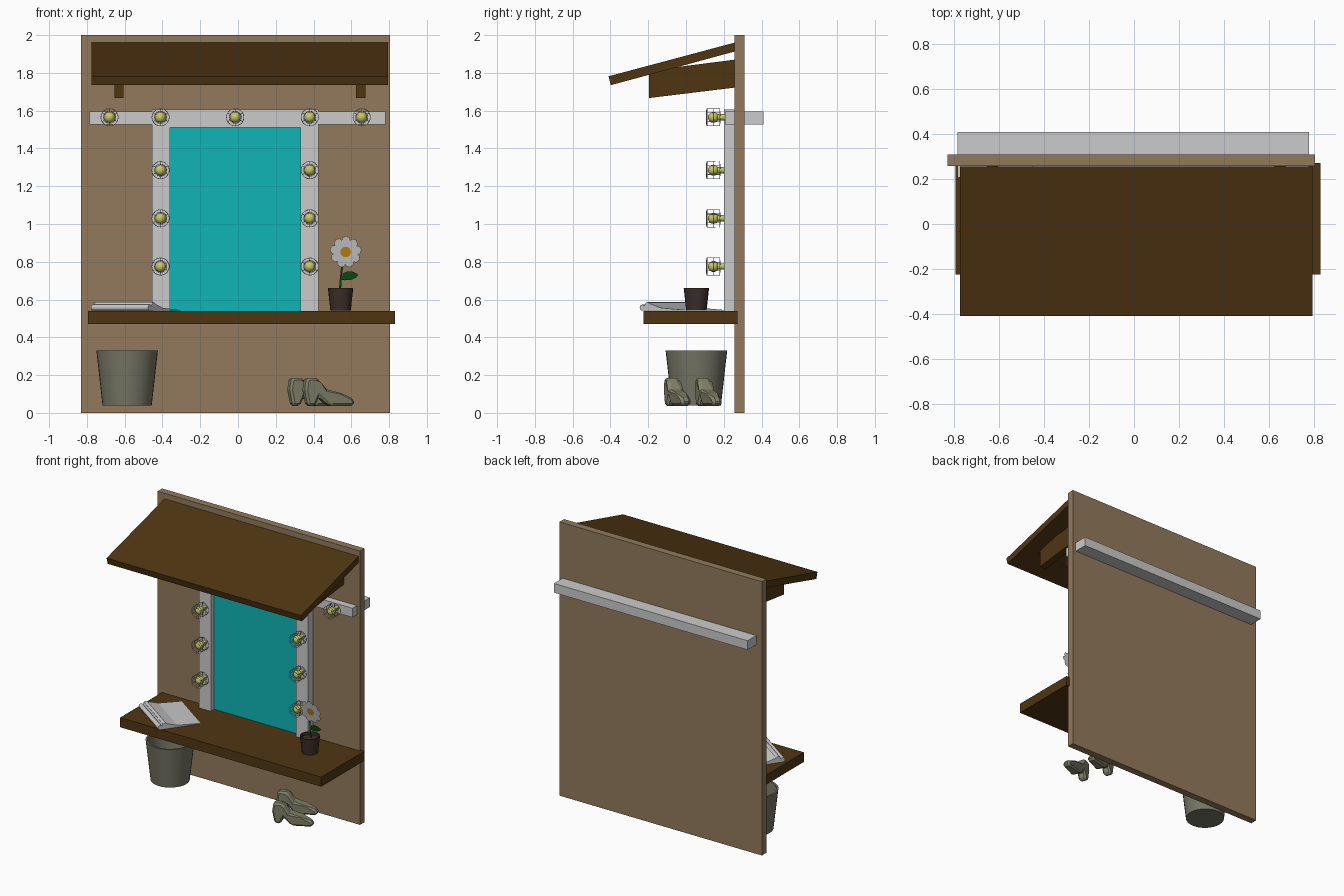
import bpy, bmesh
from math import sin, cos, pi, radians
from mathutils import Vector, Matrix

if "Cube" in bpy.data.objects:
    bpy.data.objects.remove(bpy.data.objects["Cube"])


def material(name, rgb):
    m = bpy.data.materials.new(name)
    m.diffuse_color = (*rgb, 1)
    m.use_nodes = True
    m.node_tree.nodes["Principled BSDF"].inputs["Base Color"].default_value = m.diffuse_color
    return m


PANEL = material("panel_wood", (.29, .195, .107))
DARK = material("dark_wood", (.08, .036, .006))
GLASS = material("mirror_cyan", (.005, .46, .46))
BULB = material("bulb_yellow", (.57, .57, .13))
BUCKET = material("bucket_grey", (.18, .18, .13))
SHOE = material("shoe_olive", (.23, .23, .15))
POT = material("pot_brown", (.045, .028, .022))
GREEN = material("leaf_green", (.005, .08, .01))
ORANGE = material("flower_orange", (.58, .24, .005))


def add(name, mesh, mat=None):
    ob = bpy.data.objects.new(name, mesh)
    bpy.context.collection.objects.link(ob)
    if mat and not mesh.materials:
        mesh.materials.append(mat)
    return ob


def from_bm(name, bm, mat=None):
    mesh = bpy.data.meshes.new(name)
    bm.to_mesh(mesh)
    bm.free()
    return add(name, mesh, mat)


def box(name, x, y, z, mat=None):
    bm = bmesh.new()
    bmesh.ops.create_cube(bm, size=1)
    for v in bm.verts:
        v.co = [(a + b) / 2 + c * (b - a) for (a, b), c in zip((x, y, z), v.co)]
    return from_bm(name, bm, mat)


def prism(name, points, offset, mat=None):
    """Flat outline pushed along an offset vector."""
    bm = bmesh.new()
    f = bm.faces.new([bm.verts.new(p) for p in points])
    ext = bmesh.ops.extrude_face_region(bm, geom=[f], use_keep_orig=True)
    new = [g for g in ext["geom"] if isinstance(g, bmesh.types.BMVert)]
    bmesh.ops.translate(bm, verts=new, vec=offset)
    bmesh.ops.recalc_face_normals(bm, faces=bm.faces)
    return from_bm(name, bm, mat)


def lathe(name, profile, loc, mat, n=32):
    """Spin an (r, z) profile about the vertical axis."""
    bm = bmesh.new()
    vs = [bm.verts.new((r, 0, z)) for r, z in profile]
    es = [bm.edges.new(p) for p in zip(vs, vs[1:])]
    bmesh.ops.spin(bm, geom=vs + es, cent=(0, 0, 0), axis=(0, 0, 1),
                   angle=2 * pi, steps=n)
    bmesh.ops.remove_doubles(bm, verts=bm.verts, dist=1e-4)
    bmesh.ops.recalc_face_normals(bm, faces=bm.faces)
    ob = from_bm(name, bm, mat)
    ob.location = loc
    smooth(ob)
    return ob


def smooth(ob):
    bpy.ops.object.select_all(action='DESELECT')
    ob.select_set(True)
    bpy.context.view_layer.objects.active = ob
    bpy.ops.object.shade_smooth_by_angle(angle=radians(35))


# Back panel, shelf, mirror
box("back_panel", (-.83, .805), (.258, .31), (0, 2), PANEL)
box("shelf", (-.795, .83), (-.225, .272), (.47, .54), DARK)
box("mirror", (-.36, .33), (.24, .26), (.54, 1.51), GLASS)

# Sloping canopy and its two brackets
prism("canopy", [(-.775, -.41, 1.782), (-.775, .257, 1.96), (-.775, .257, 1.913),
                 (-.775, -.398, 1.735)], (1.57, 0, 0), DARK)
for x in (-.655, .625):
    prism("canopy_bracket", [(x, -.195, 1.667), (x, -.195, 1.812), (x, .258, 1.87),
                             (x, .258, 1.722)], (.05, 0, 0), DARK)

# Mirror surround and the lamp rail that passes through the panel
for x in (-.455, .33):
    box("mirror_frame_side", (x, x + .095), (.2, .258), (.54, 1.51))
box("mirror_frame_top", (-.455, .425), (.2, .258), (1.51, 1.605))
box("lamp_rail", (-.785, .78), (.207, .41), (1.528, 1.595))

# Wire cage, bulb and socket, shared by all lamps
cu = bpy.data.curves.new("cage_wire", 'CURVE')
cu.dimensions = '3D'
cu.bevel_depth, cu.bevel_resolution = .0016, 0


def wire(pts, cyclic=False):
    s = cu.splines.new('POLY')
    s.points.add(len(pts) - 1)
    for p, c in zip(s.points, pts):
        p.co = (*c, 1)
    s.use_cyclic_u = cyclic


def ring_point(r, y, a):
    return (r * cos(a), y, r * sin(a))


for r, y in ((.032, -.038), (.046, -.034), (.046, 0), (.046, .034)):
    wire([ring_point(r, y, i * pi / 10) for i in range(20)], True)
for i in range(6):
    a = i * pi / 3 + pi / 6
    wire([ring_point(.032, -.038, a), ring_point(.046, -.034, a),
          ring_point(.046, .034, a), ring_point(.016, .036, a)])
tmp = add("cage_helper", cu)
bpy.context.view_layer.update()
cage_mesh = bpy.data.meshes.new_from_object(
    tmp.evaluated_get(bpy.context.evaluated_depsgraph_get()))
bpy.data.objects.remove(tmp)

bm = bmesh.new()
bmesh.ops.create_uvsphere(bm, u_segments=16, v_segments=10, radius=.029)
bmesh.ops.create_cone(bm, cap_ends=True, segments=14, radius1=.017, radius2=.017, depth=.045,
                      matrix=Matrix.Translation((0, .042, 0)) @ Matrix.Rotation(pi / 2, 4, 'X'))
bulb = from_bm("lamp_bulb", bm, BULB)
smooth(bulb)
bulb_mesh = bulb.data
bpy.data.objects.remove(bulb)

spots = [(x, 1.565) for x in (-.68, -.41, -.015, .38, .655)]
spots += [(x, z) for x in (-.41, .38) for z in (1.285, 1.03, .775)]
for x, z in spots:
    for name, mesh in (("lamp_bulb", bulb_mesh), ("lamp_cage", cage_mesh)):
        add(name, mesh).location = (x, .145, z)

# Bucket and flower pot
lathe("bucket", [(0, .038), (.13, .038), (.163, .33), (.15, .33), (.12, .055), (0, .055)],
      (-.587, .055, 0), BUCKET)
lathe("flower_pot", [(0, .541), (.054, .541), (.067, .66), (.059, .66), (.057, .64), (0, .64)],
      (.543, .055, 0), POT, 20)


# Flower made of flat cards on one leaning plane
def card(name, pts, mat=None, lift=0):
    bm = bmesh.new()
    bm.faces.new([bm.verts.new((x, .06 - (z - .69) * .21 - lift, z)) for x, z in pts])
    return from_bm(name, bm, mat)


fx, fz = .57, .852
for i in range(9):
    a = 2 * pi * i / 9 + .15
    outline = [(.02, -.008), (.055, -.024), (.075, -.02), (.085, 0),
               (.075, .02), (.055, .024), (.02, .008)]
    card("petal", [(fx + u * cos(a) - v * sin(a), fz + u * sin(a) + v * cos(a))
                   for u, v in outline], None, .001 + .0004 * (i % 3))
card("flower_centre", [(fx + .028 * cos(i * pi / 8), fz + .028 * sin(i * pi / 8))
                       for i in range(16)], ORANGE, .003)
card("stem", [(.533, .64), (.545, .64), (.55, .72), (.562, .82), (.55, .82), (.54, .72)], GREEN)
card("leaf", [(.543, .705), (.565, .702), (.6, .705), (.625, .716), (.637, .732), (.61, .747),
              (.58, .749), (.558, .74)], GREEN, .001)

# Open magazine: sloping page with two rolled edges, turned on the shelf
spin = Matrix.Translation((-.77, -.02, 0)) @ Matrix.Rotation(radians(-35), 4, 'Z')
page = [(.005, .541), (.285, .541), (.285, .544), (.12, .556), (.05, .578), (.02, .58)]
prism("magazine_pages", [(0, v, z) for v, z in page], (.37, 0, 0)).matrix_world = spin
for v, z in ((0, .557), (.034, .57)):
    bm = bmesh.new()
    bmesh.ops.create_cone(bm, cap_ends=True, segments=12, radius1=.016, radius2=.016, depth=.37,
                          matrix=Matrix.Translation((.185, v, z)) @ Matrix.Rotation(pi / 2, 4, 'Y'))
    from_bm("magazine_roll", bm).matrix_world = spin

# Pair of heeled shoes with chamfered edges
side = [(0, .12), (.008, .175), (.02, .185), (.065, .185), (.085, .165), (.12, .125), (.2, .105),
        (.265, .08), (.28, .06), (.275, .037), (.15, .037), (.12, .05), (.08, .085),
        (.058, .037), (.018, .037)]
for x, y in ((.335, -.055), (.255, .11)):
    shoe = prism("shoe", [(u, -.04, z) for u, z in side], (0, .08, 0), SHOE)
    for v in shoe.data.vertices:
        u = v.co.x
        v.co.y *= .75 if u < .09 else (.62 if u > .26 else 1)
    shoe.matrix_world = Matrix.Translation((x + .012, y - .038, 0)) @ Matrix.Rotation(radians(20), 4, 'Z')
    bev = shoe.modifiers.new("chamfer", 'BEVEL')
    bev.width, bev.segments, bev.limit_method = .012, 1, 'ANGLE'
    bev.angle_limit = radians(60)
